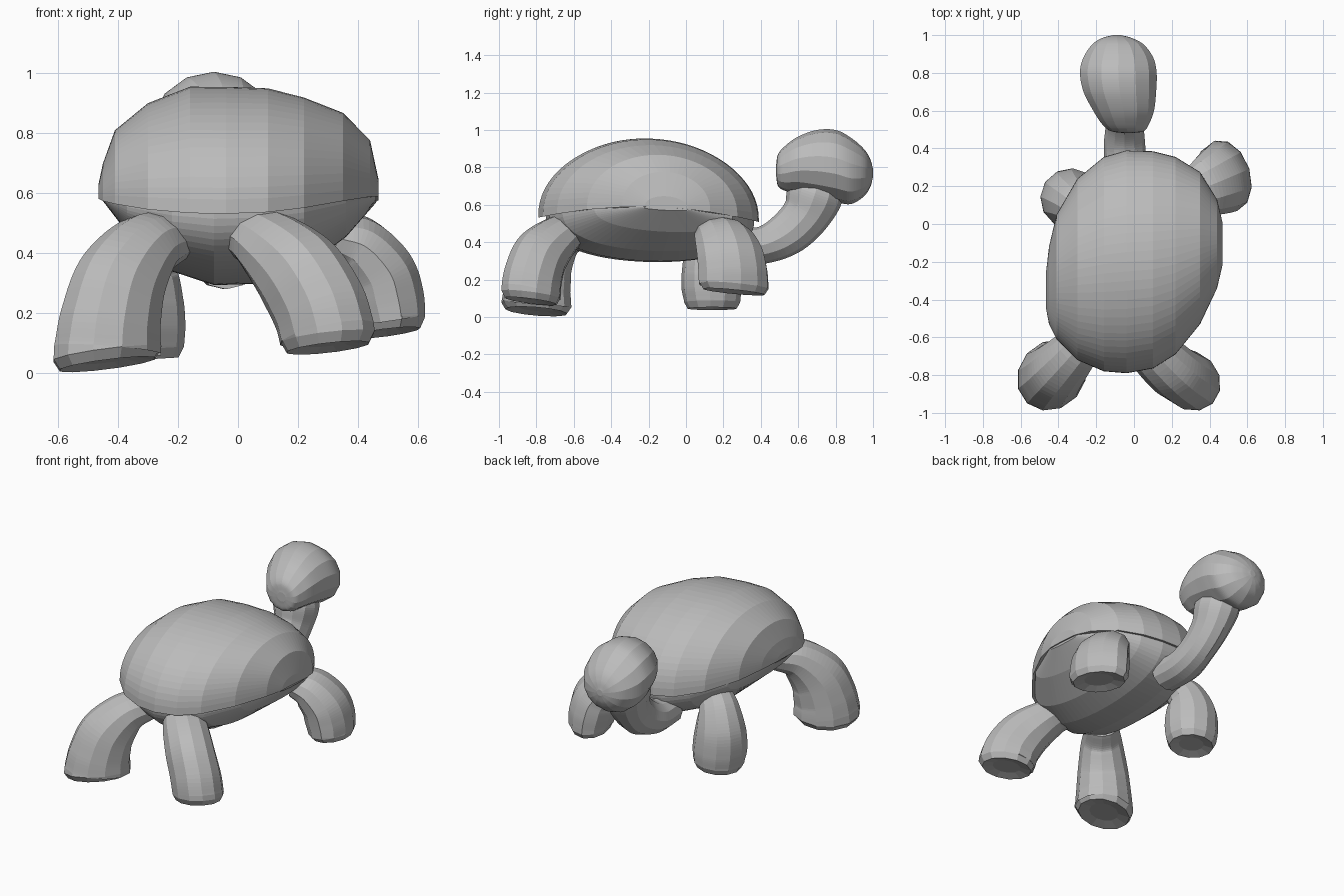
import bpy, bmesh
from math import sin, cos, pi
from mathutils import Vector

cube = bpy.data.objects.get("Cube")
if cube:
    bpy.data.objects.remove(cube, do_unlink=True)

grey = bpy.data.materials.new("clay_grey")
grey.use_nodes = True
COLOUR = (0.5, 0.5, 0.5, 1)
grey.diffuse_color = COLOUR
grey.node_tree.nodes["Principled BSDF"].inputs["Base Color"].default_value = COLOUR


def loft(name, rings):
    """Skin equal-length rings of points and close both ends with fans."""
    bm = bmesh.new()
    rows = [[bm.verts.new(p) for p in ring] for ring in rings]
    n = len(rows[0])
    for a, b in zip(rows, rows[1:]):
        for i in range(n):
            j = (i + 1) % n
            bm.faces.new((a[i], a[j], b[j], b[i]))
    for row in (rows[0], rows[-1]):
        hub = bm.verts.new(sum((v.co for v in row), Vector()) / n)
        for i in range(n):
            bm.faces.new((row[i], row[(i + 1) % n], hub))
    bmesh.ops.recalc_face_normals(bm, faces=bm.faces)
    mesh = bpy.data.meshes.new(name)
    bm.to_mesh(mesh)
    bm.free()
    mesh.materials.append(grey)
    obj = bpy.data.objects.new(name, mesh)
    bpy.context.collection.objects.link(obj)
    return obj


def spline(keys, steps=8):
    """Catmull-Rom interpolation of rows of numbers."""
    keys = [Vector(k) for k in keys]
    pts = [keys[0] * 2 - keys[1]] + keys + [keys[-1] * 2 - keys[-2]]
    out = []
    for a, b, c, d in zip(pts, pts[1:], pts[2:], pts[3:]):
        for s in range(steps):
            t = s / steps
            out.append((b * 2 + (c - a) * t + (a * 2 - b * 5 + c * 4 - d) * t ** 2
                        + (b * 3 - a - c * 3 + d) * t ** 3) / 2)
    return out + [keys[-1]]


def tube(name, keys, side, sole=None, sides=12):
    """Tube through (x, y, z, side radius, other radius) rows; side is horizontal."""
    rows = spline(keys)
    side = Vector(side).normalized()
    rings = []
    for i, r in enumerate(rows):
        before, after = rows[max(i - 1, 0)], rows[min(i + 1, len(rows) - 1)]
        tangent = (Vector(after[:3]) - Vector(before[:3])).normalized()
        other = tangent.cross(side).normalized()
        rings.append([Vector(r[:3]) + side * r[3] * cos(2 * pi * k / sides)
                      + other * r[4] * sin(2 * pi * k / sides) for k in range(sides)])
    if sole:
        # Flat tilted sole with a rounded rim
        centre, slope_x, slope_y = Vector(rows[-1][:3]), *sole
        for p in rings[-1]:
            d = p - centre
            p.z = centre.z + slope_x * d.x + slope_y * d.y
        for scale, drop in ((0.88, 0.035), (0.5, 0.02)):
            rings.append([centre + (p - centre) * scale - Vector((0, 0, drop))
                          for p in rings[len(rows) - 1]])
    return loft(name, rings)


def bowl(name, stations, fullness, steps=36):
    """Arched slices (x, back y, front y, peak z) standing on a gently bowed rim."""
    rings = []
    for x, back, front, peak in stations:
        arch, base = [], []
        for i in range(steps + 1):
            a = pi * i / steps
            y = (back + front) / 2 - (front - back) / 2 * cos(a)
            rim = 0.59 - 0.2 * (y + 0.25) ** 2
            arch.append((x, y, rim + (peak - 0.59) * abs(sin(a)) ** fullness))
            base.append((x, y, rim))
        rings.append(arch + base[-2:0:-1])
    return loft(name, rings)


# Shell: domed top in lengthwise strips
bowl("shell", [(-0.465, -0.45, -0.25, 0.63), (-0.45, -0.53, -0.12, 0.7),
               (-0.41, -0.61, 0.05, 0.81), (-0.3, -0.72, 0.24, 0.9),
               (-0.16, -0.78, 0.355, 0.955), (-0.04, -0.79, 0.39, 0.955),
               (0.1, -0.765, 0.385, 0.95), (0.22, -0.69, 0.355, 0.92),
               (0.35, -0.53, 0.275, 0.87), (0.44, -0.34, 0.13, 0.78),
               (0.468, -0.22, 0.01, 0.65)], 0.84)

# Belly: shallow keel meeting the shell near its rim
bowl("belly", [(-0.45, -0.42, -0.2, 0.575), (-0.37, -0.61, 0.11, 0.47),
               (-0.22, -0.71, 0.28, 0.34), (-0.08, -0.75, 0.365, 0.295),
               (0.08, -0.73, 0.365, 0.3), (0.22, -0.66, 0.33, 0.355),
               (0.36, -0.49, 0.25, 0.46), (0.46, -0.24, 0.02, 0.575)], 1)

# Neck
tube("neck", [(-0.04, 0.25, 0.38, 0.11, 0.1), (-0.05, 0.41, 0.385, 0.11, 0.1),
              (-0.05, 0.54, 0.445, 0.1, 0.118), (-0.06, 0.64, 0.545, 0.11, 0.13),
              (-0.07, 0.69, 0.66, 0.13, 0.15), (-0.08, 0.71, 0.75, 0.1, 0.1)], (1, 0, 0))

# Head: rounded blob, blunt and narrower at the back
head_rows = spline([(-0.03, 0.482, 0.785, 0.03, 0.03), (-0.035, 0.492, 0.785, 0.09, 0.085),
                    (-0.045, 0.53, 0.795, 0.128, 0.12),
                    (-0.055, 0.6, 0.815, 0.165, 0.15), (-0.075, 0.7, 0.82, 0.197, 0.18),
                    (-0.083, 0.8, 0.808, 0.208, 0.192), (-0.083, 0.88, 0.782, 0.19, 0.178),
                    (-0.085, 0.95, 0.772, 0.14, 0.128), (-0.09, 0.985, 0.77, 0.08, 0.075),
                    (-0.09, 1.0, 0.77, 0.02, 0.02)])
loft("head", [[(r[0] + r[3] * cos(a), r[1], r[2] + r[4] * sin(a))
               for a in (2 * pi * (k + 0.5) / 14 for k in range(14))] for r in head_rows])

# Legs: bend outward from the body, then down to a flat foot
tube("back_right_leg", [(-0.22, -0.56, 0.45, 0.1, 0.08), (-0.31, -0.67, 0.415, 0.125, 0.12),
                        (-0.39, -0.755, 0.3, 0.15, 0.165), (-0.425, -0.79, 0.17, 0.165, 0.185),
                        (-0.435, -0.8, 0.065, 0.175, 0.2)], (0.75, -0.66, 0), (0.14, -0.1))
tube("back_left_leg", [(0.01, -0.57, 0.47, 0.1, 0.08), (0.09, -0.665, 0.44, 0.13, 0.11),
                       (0.2, -0.77, 0.335, 0.145, 0.155), (0.27, -0.815, 0.22, 0.15, 0.17),
                       (0.3, -0.83, 0.12, 0.15, 0.175)], (0.72, 0.7, 0), (0.1, -0.12))
tube("front_left_leg", [(0.3, 0.16, 0.45, 0.12, 0.08), (0.38, 0.2, 0.42, 0.16, 0.115),
                        (0.45, 0.235, 0.335, 0.185, 0.135), (0.475, 0.25, 0.25, 0.193, 0.14),
                        (0.488, 0.255, 0.17, 0.195, 0.13)], (-0.3, 0.95, 0), (0.1, -0.08))
tube("front_right_leg", [(-0.26, 0.07, 0.45, 0.1, 0.08), (-0.31, 0.11, 0.38, 0.125, 0.12),
                         (-0.335, 0.13, 0.27, 0.15, 0.155), (-0.335, 0.135, 0.16, 0.16, 0.16),
                         (-0.33, 0.14, 0.08, 0.15, 0.15)], (0.55, 0.83, 0), (0.06, 0))
